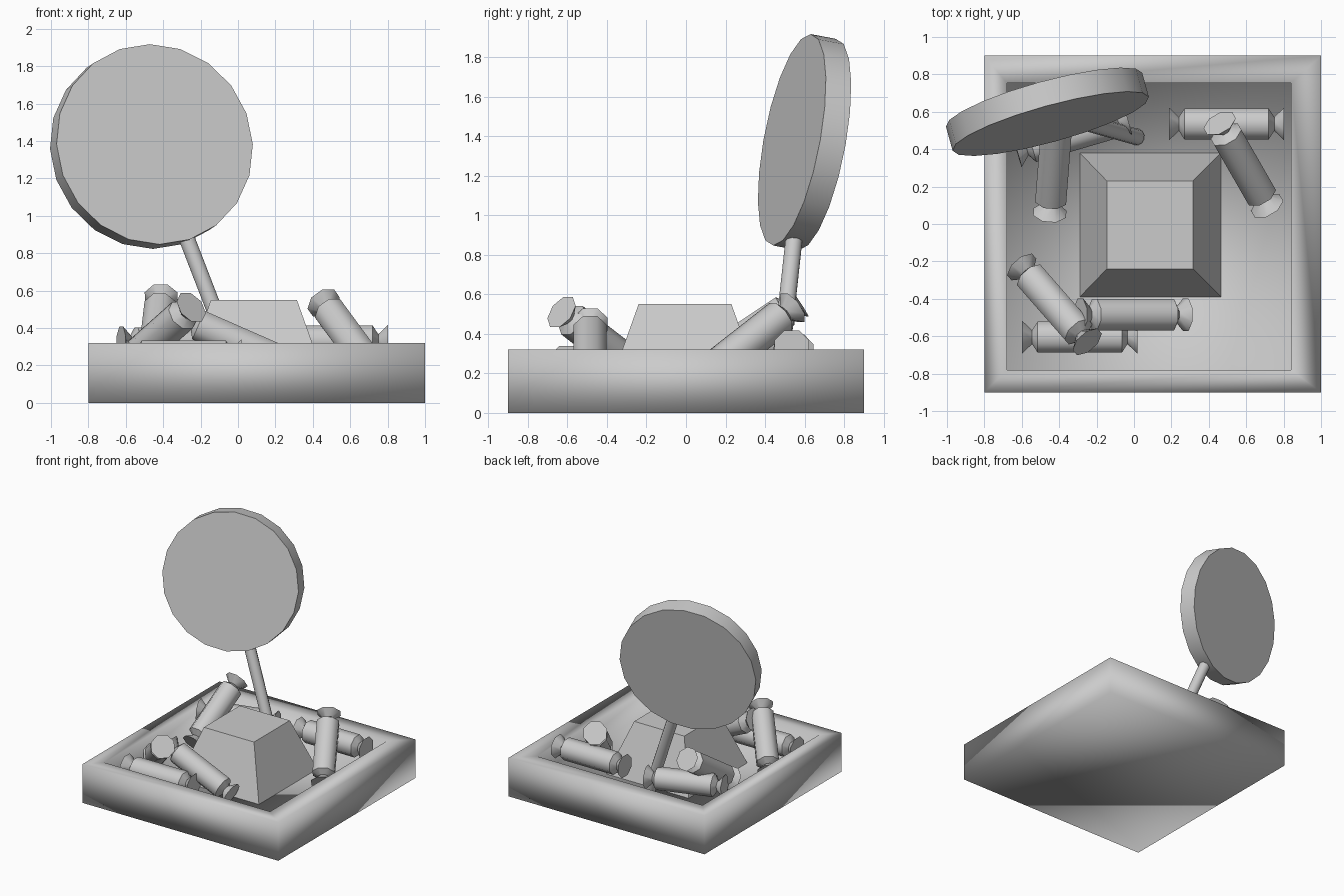
import bpy, bmesh, math
from mathutils import Vector

if "Cube" in bpy.data.objects:
    bpy.data.objects.remove(bpy.data.objects["Cube"])


def make_object(name, bm, angle=None, smooth=False):
    bmesh.ops.recalc_face_normals(bm, faces=bm.faces)
    mesh = bpy.data.meshes.new(name)
    bm.to_mesh(mesh)
    bm.free()
    ob = bpy.data.objects.new(name, mesh)
    bpy.context.collection.objects.link(ob)
    bpy.ops.object.select_all(action='DESELECT')
    ob.select_set(True)
    bpy.context.view_layer.objects.active = ob
    if angle:
        bpy.ops.object.shade_smooth_by_angle(angle=math.radians(angle))
    elif smooth:
        bpy.ops.object.shade_smooth()
    return ob


def skin(bm, rings):
    """Join successive vertex rings with quads and cap both ends."""
    rings = [[bm.verts.new(p) for p in ring] for ring in rings]
    for a, b in zip(rings, rings[1:]):
        n = len(a)
        for i in range(n):
            j = (i + 1) % n
            bm.faces.new((a[i], a[j], b[j], b[i]))
    bm.faces.new(rings[0])
    bm.faces.new(rings[-1])


def rect(x0, x1, y0, y1, z):
    return [(x0, y0, z), (x1, y0, z), (x1, y1, z), (x0, y1, z)]


def lathe(name, start, end, profile, sides, angle, phase=0.0):
    """Revolve (distance from middle, radius) points about the start-end axis."""
    start, end = Vector(start), Vector(end)
    mid, axis = (start + end) / 2, (end - start).normalized()
    up = Vector((0, 0, 1))
    u = up - axis * up.dot(axis)
    u.normalize()
    v = axis.cross(u)
    steps = [2 * math.pi * (i + phase) / sides for i in range(sides)]
    bm = bmesh.new()
    skin(bm, [[mid + axis * d + (u * math.cos(t) + v * math.sin(t)) * r for t in steps]
              for d, r in profile])
    return make_object(name, bm, angle)


# Tray with thick walls and a sunken floor
bm = bmesh.new()
skin(bm, [rect(-0.8, 1.0, -0.9, 0.9, 0), rect(-0.8, 1.0, -0.9, 0.9, 0.32),
          rect(-0.68, 0.84, -0.78, 0.755, 0.32), rect(-0.68, 0.84, -0.78, 0.755, 0.13)])
make_object("tray", bm, smooth=True)

# Tapered block in the middle
bm = bmesh.new()
skin(bm, [rect(-0.29, 0.465, -0.39, 0.38, 0.13), rect(-0.145, 0.315, -0.24, 0.23, 0.55)])
make_object("center_block", bm)

# Lollipop: tilted disc on a leaning stick
normal = Vector((0.26, -0.947, 0.18)).normalized()
disc = Vector((-0.463, 0.60, 1.37))
lathe("lollipop_disc", disc - normal * 0.0675, disc + normal * 0.0675,
      [(-0.0675, 0.544), (0.0675, 0.544)], 20, 30)
foot = Vector((0.015, 0.465, 0.13))
top = foot.lerp(disc, 0.68)
half = (top - foot).length / 2
lathe("lollipop_stick", foot, top, [(-half, 0.044), (half, 0.044)], 12, 35)

# Wrapped candies, each given by its two ends
half_profile = [(0.225, 0.09), (0.255, 0.04), (0.308, 0.095)]
candy_profile = [(-d, r) for d, r in reversed(half_profile)] + half_profile
candies = [
    ((0.19, 0.535, 0.33), (0.80, 0.535, 0.33)),
    ((-0.62, 0.39, 0.32), (-0.04, 0.56, 0.31)),
    ((0.71, 0.10, 0.19), (0.46, 0.535, 0.53)),
    ((-0.29, -0.485, 0.45), (0.28, -0.485, 0.20)),
    ((-0.60, -0.23, 0.20), (-0.25, -0.63, 0.51)),
    ((-0.45, 0.06, 0.22), (-0.41, 0.57, 0.56)),
    ((-0.595, -0.605, 0.25), (0.015, -0.605, 0.25)),
]
for i, (a, b) in enumerate(candies):
    lathe(f"candy_{i + 1}", a, b, candy_profile, 8, 50, 0.5)
